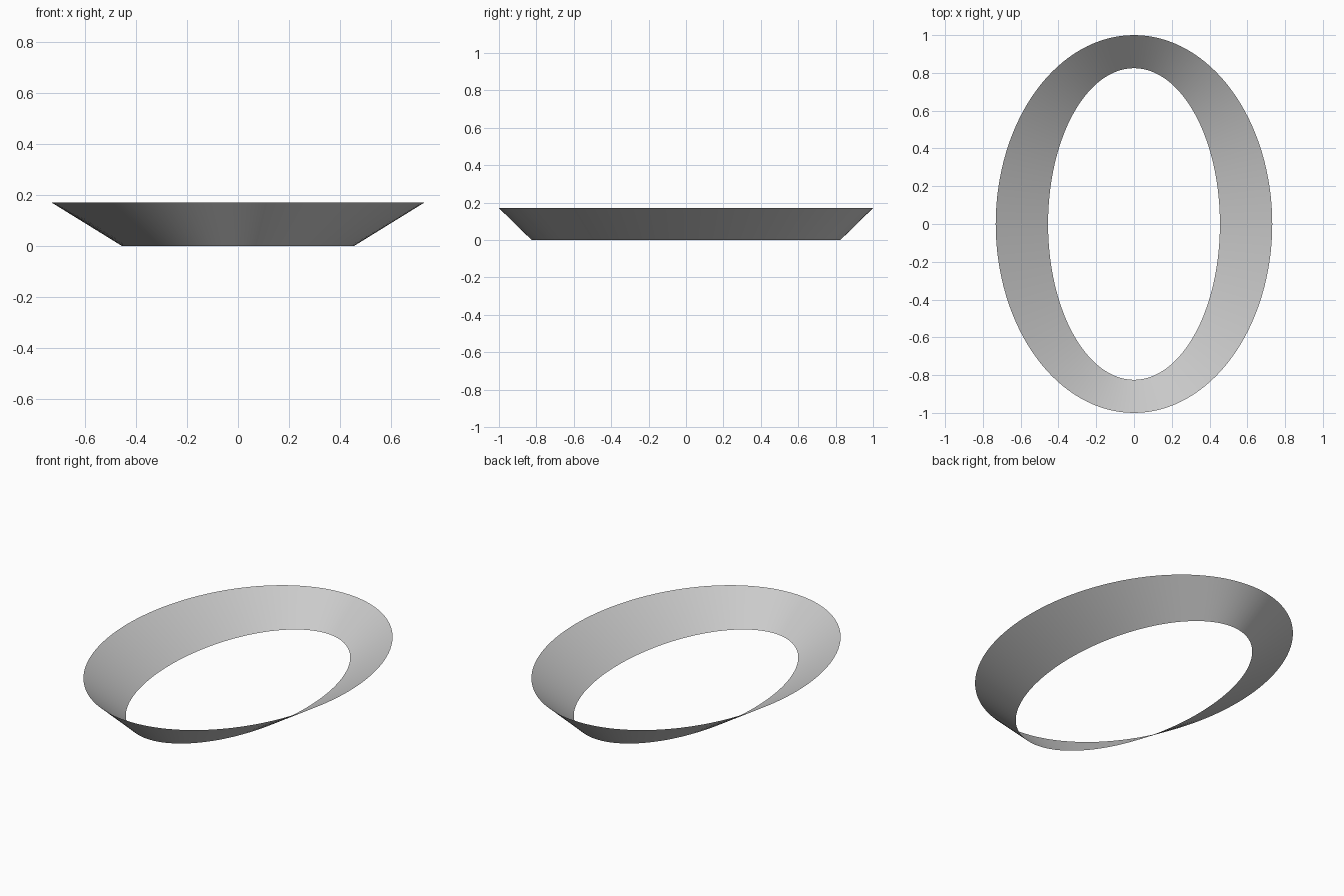
import bpy, bmesh, math

if "Cube" in bpy.data.objects:
    bpy.data.objects.remove(bpy.data.objects["Cube"])

SEGMENTS = 128


def ellipse(bm, rx, ry, z):
    return [bm.verts.new((rx * math.cos(2 * math.pi * i / SEGMENTS),
                          ry * math.sin(2 * math.pi * i / SEGMENTS), z))
            for i in range(SEGMENTS)]


# Flared oval band: open sheet between a small lower and a larger upper ellipse
bm = bmesh.new()
lower = ellipse(bm, 0.455, 0.825, 0.0)
upper = ellipse(bm, 0.732, 1.0, 0.171)
for i in range(SEGMENTS):
    j = (i + 1) % SEGMENTS
    face = bm.faces.new((lower[i], lower[j], upper[j], upper[i]))
    face.smooth = True

mesh = bpy.data.meshes.new("flared_oval_band")
bm.to_mesh(mesh)
bm.free()
band = bpy.data.objects.new("flared_oval_band", mesh)
bpy.context.collection.objects.link(band)
